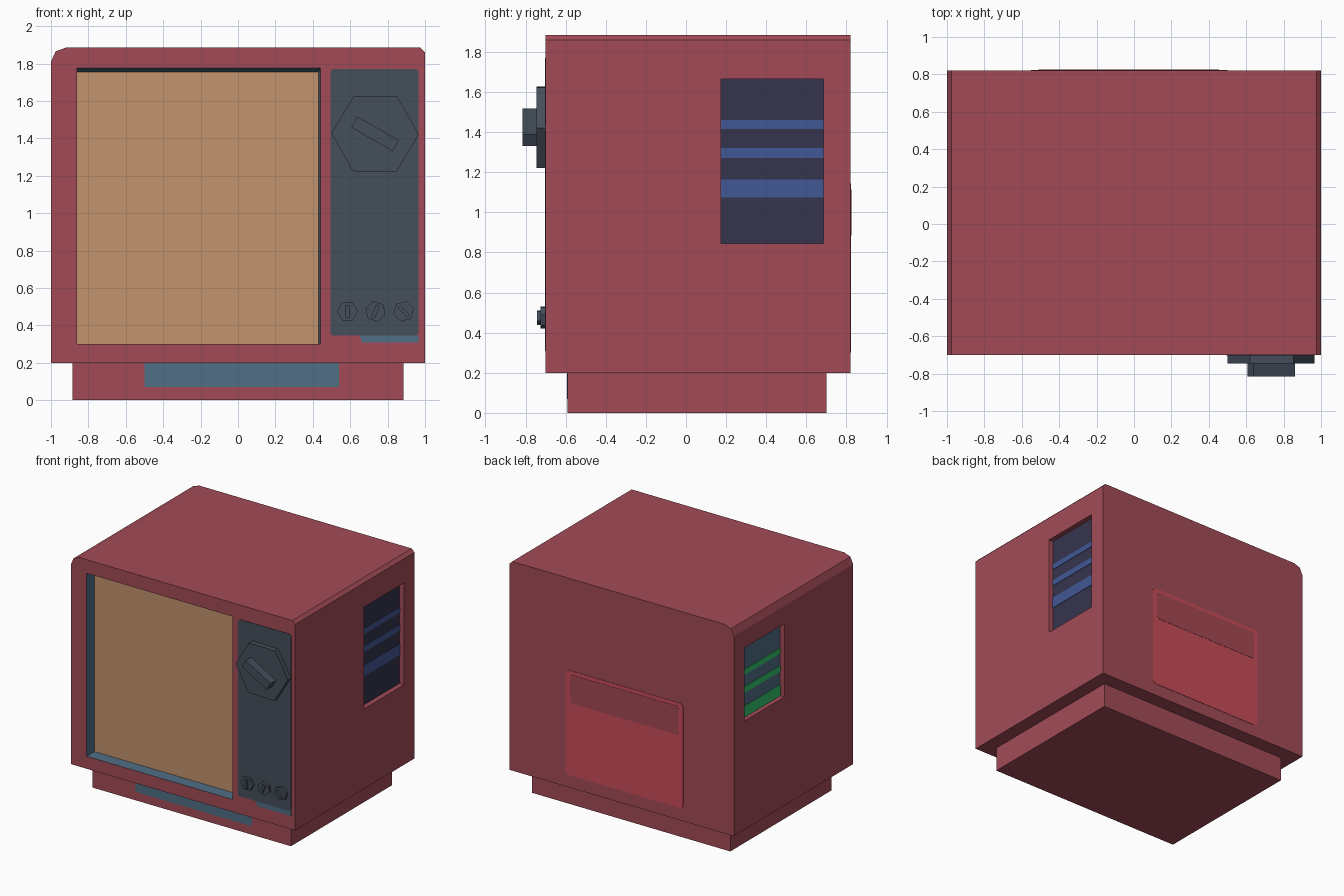
import bpy, bmesh, math
from mathutils import Vector

if "Cube" in bpy.data.objects:
    bpy.data.objects.remove(bpy.data.objects["Cube"])


def material(name, r, g, b):
    m = bpy.data.materials.new(name)
    lin = lambda c: ((c / 255 + 0.055) / 1.055) ** 2.4 if c > 10 else c / 255 / 12.92
    m.diffuse_color = (lin(r), lin(g), lin(b), 1)
    m.use_nodes = True
    m.node_tree.nodes["Principled BSDF"].inputs["Base Color"].default_value = m.diffuse_color
    return m


RED = material("shell red", 162, 75, 87)
TAN = material("screen tan", 194, 147, 109)
SLATE = material("panel slate", 69, 78, 91)
TEAL = material("trim teal", 80, 110, 133)
NAVY = material("vent navy", 53, 52, 77)
BLUE = material("stripe blue", 66, 88, 150)
GREEN = material("stripe green", 52, 196, 108)
HATCH = material("hatch bright red", 200, 76, 90)
SLOT = material("hatch dark red", 164, 72, 84)


def loft(name, pts0, pts1, mat=None):
    """Closed solid between two matching outlines."""
    bm = bmesh.new()
    a = [bm.verts.new(p) for p in pts0]
    b = [bm.verts.new(p) for p in pts1]
    n = len(a)
    bm.faces.new(a)
    bm.faces.new(b)
    for i in range(n):
        bm.faces.new((a[i], a[(i + 1) % n], b[(i + 1) % n], b[i]))
    bmesh.ops.recalc_face_normals(bm, faces=bm.faces)
    me = bpy.data.meshes.new(name)
    bm.to_mesh(me)
    bm.free()
    ob = bpy.data.objects.new(name, me)
    bpy.context.collection.objects.link(ob)
    if mat:
        me.materials.append(mat)
    return ob


def prism(name, pts, y0, y1, mat=None):
    """Extrude an x-z outline along y."""
    return loft(name, [(x, y0, z) for x, z in pts], [(x, y1, z) for x, z in pts], mat)


def rect(x0, x1, z0, z1, r=0.0):
    """Rectangle outline, optionally with rounded corners."""
    if r == 0:
        return [(x0, z0), (x1, z0), (x1, z1), (x0, z1)]
    pts = []
    for cx, cz, a in ((x1 - r, z1 - r, 0), (x0 + r, z1 - r, 90),
                      (x0 + r, z0 + r, 180), (x1 - r, z0 + r, 270)):
        for k in range(3):
            t = math.radians(a + 45 * k)
            pts.append((cx + r * math.cos(t), cz + r * math.sin(t)))
    return pts


def box(name, x0, x1, y0, y1, z0, z1, mat=None):
    return prism(name, rect(x0, x1, z0, z1), y0, y1, mat)


def turned_bar(cx, cz, length, width, deg):
    t = math.radians(deg)
    u = Vector((math.cos(t), math.sin(t))) * length / 2
    v = Vector((-math.sin(t), math.cos(t))) * width / 2
    c = Vector((cx, cz))
    return [tuple(p) for p in (c - u - v, c + u - v, c + u + v, c - u + v)]


# Cabinet with uneven clipped top corners
body = prism("cabinet", [(-1, 0.2), (1, 0.2), (1, 1.86), (0.975, 1.885), (-0.92, 1.885),
                         (-0.975, 1.865), (-1, 1.81)], -0.70, 0.82, RED)

# Recesses: tapered screen opening and one vent on each side
VY0, VY1, DEPTH = 0.175, 0.685, 0.04
cutters = [
    loft("screen_cutter", [(x, -0.8, z) for x, z in rect(-0.86, 0.45, 0.30, 1.795)],
         [(x, -0.6, z) for x, z in rect(-0.86, 0.43, 0.30, 1.755)]),
    box("right_vent_cutter", 1 - DEPTH, 1.1, VY0, VY1, 0.845, 1.665),
    box("left_vent_cutter", -1.1, -1 + DEPTH, VY0, VY1, 1.075, 1.665),
]
for c in cutters:
    m = body.modifiers.new(c.name, 'BOOLEAN')
    m.operation = 'DIFFERENCE'
    m.solver = 'EXACT'
    m.object = c
    c.hide_render = True
bpy.context.view_layer.update()
deps = bpy.context.evaluated_depsgraph_get()
cut_mesh = bpy.data.meshes.new_from_object(body.evaluated_get(deps))
body.modifiers.clear()
body.data = cut_mesh
for c in cutters:
    bpy.data.objects.remove(c)

# Colour the recess faces by position
cut_mesh.materials.clear()
for m in (RED, TEAL, TAN, NAVY):
    cut_mesh.materials.append(m)
for p in cut_mesh.polygons:
    c, n = p.center, p.normal
    p.material_index = 0
    if -0.699 < c.y < -0.58 and -0.9 < c.x < 0.5 and 0.25 < c.z < 1.8:
        p.material_index = 2 if n.y < -0.9 else 1
    elif abs(abs(c.x) - (1 - DEPTH)) < 0.002 and abs(n.x) > 0.9:
        p.material_index = 3 if c.x > 0 else 1

# Vent stripes
for i, (z0, z1) in enumerate(((1.415, 1.46), (1.27, 1.32), (1.075, 1.165))):
    for side, s, mat in (("right", 1, BLUE), ("left", -1, GREEN)):
        xa, xb = sorted((s * (1 - DEPTH - 0.001), s * (1 - DEPTH + 0.003)))
        box(f"{side}_vent_stripe_{i + 1}", xa, xb, VY0, VY1, z0, z1, mat)

# Plinth and its front grille plate
box("plinth", -0.885, 0.885, -0.59, 0.70, 0, 0.2, RED)
box("plinth_plate", -0.50, 0.54, -0.594, -0.589, 0.07, 0.199, TEAL)

# Control panel and trim below it
prism("control_panel", rect(0.495, 0.965, 0.345, 1.77, 0.015), -0.704, -0.699, SLATE)
prism("panel_trim", [(0.65, 0.345), (0.665, 0.308), (0.965, 0.308), (0.965, 0.345)],
      -0.703, -0.699, TEAL)


# Hexagonal knobs with grip bars
def knob(name, cx, cz, r, spin, y_disc, y_grip, length, width, deg):
    pts = [(cx + r * math.cos(math.radians(60 * k + spin)),
            cz + r * math.sin(math.radians(60 * k + spin))) for k in range(6)]
    prism(name, pts, y_disc, -0.70, SLATE)
    prism(name + "_grip", turned_bar(cx, cz, length, width, deg), y_grip, y_disc, SLATE)


knob("channel_knob", 0.733, 1.424, 0.233, -1, -0.745, -0.815, 0.255, 0.067, -30)
for i, (x, spin, deg) in enumerate(((0.585, 0, 90), (0.735, -20, 68), (0.885, 15, -45))):
    knob(f"small_knob_{i + 1}", x, 0.475, 0.056, spin, -0.725, -0.743, 0.07, 0.02, deg)

# Rear hatch with its slot
prism("rear_hatch", rect(-0.55, 0.50, 0.30, 1.145, 0.03), 0.819, 0.823, HATCH)
prism("rear_slot", rect(-0.51, 0.455, 0.885, 1.115, 0.02), 0.820, 0.825, SLOT)
